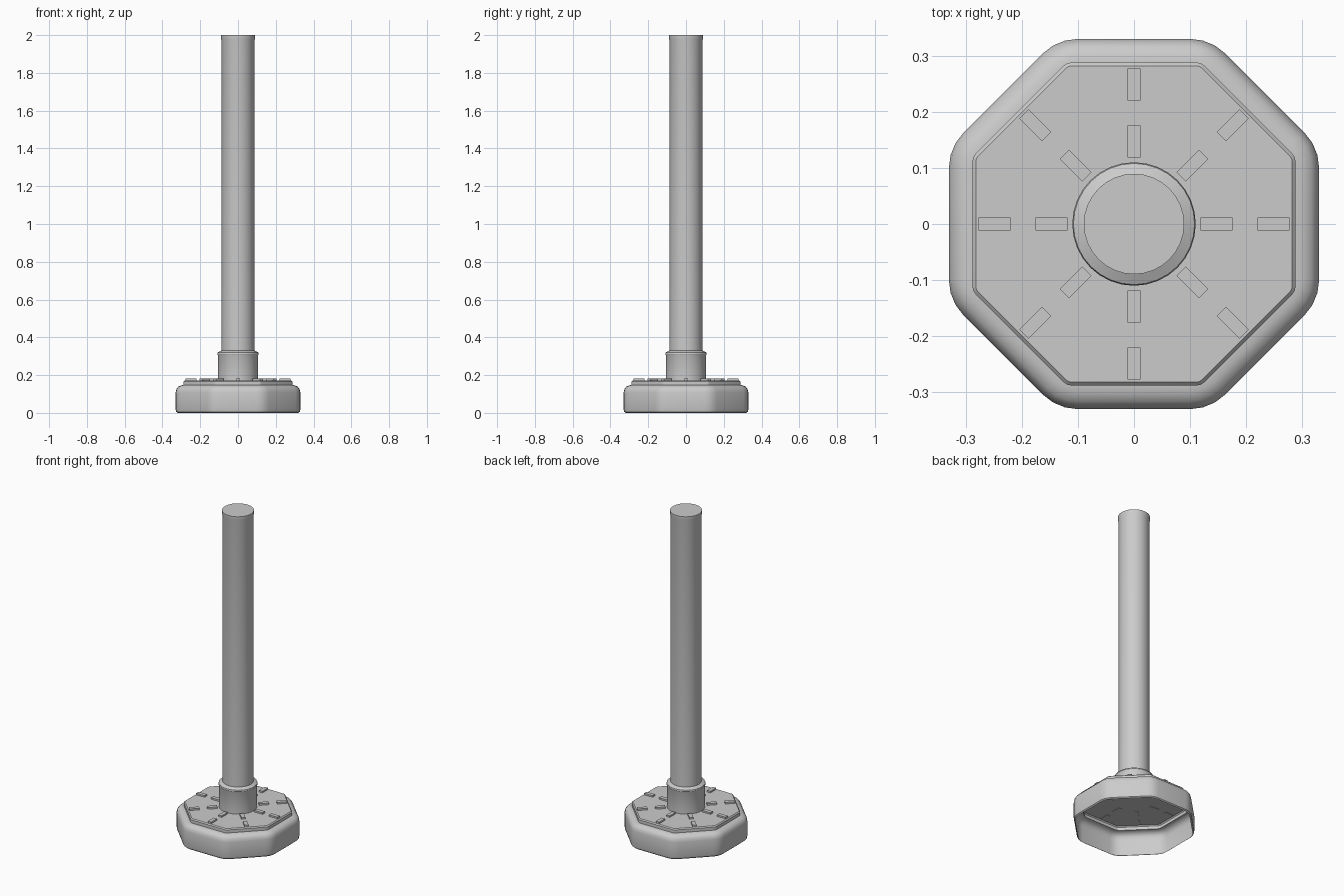
import bpy, bmesh, math
from mathutils import Matrix, Vector

if "Cube" in bpy.data.objects:
    bpy.data.objects.remove(bpy.data.objects["Cube"])


def finish(bm, name, angle=35):
    me = bpy.data.meshes.new(name)
    bm.to_mesh(me)
    bm.free()
    ob = bpy.data.objects.new(name, me)
    bpy.context.collection.objects.link(ob)
    bpy.ops.object.select_all(action='DESELECT')
    ob.select_set(True)
    bpy.context.view_layer.objects.active = ob
    bpy.ops.object.shade_smooth_by_angle(angle=math.radians(angle))
    return ob


def octagon(apothem, radius, segs=3):
    """Regular octagon outline with rounded corners."""
    pts = []
    reach = (apothem - radius) / math.cos(math.pi / 8)
    for k in range(8):
        mid = math.radians(22.5 + 45 * k)
        centre = Vector((math.cos(mid), math.sin(mid))) * reach
        for i in range(segs + 1):
            a = mid + math.radians(-22.5 + 45 * i / segs)
            pts.append(centre + Vector((math.cos(a), math.sin(a))) * radius)
    return pts


def circle(r, sides=32):
    return [Vector((r * math.cos(2 * math.pi * i / sides),
                    r * math.sin(2 * math.pi * i / sides))) for i in range(sides)]


def loft(name, rings, cap_top=True):
    """Skin a stack of (outline, z) rings, open at the bottom."""
    bm = bmesh.new()
    loops = [[bm.verts.new((p.x, p.y, z)) for p in pts] for pts, z in rings]
    for a, b in zip(loops, loops[1:]):
        n = len(a)
        for i in range(n):
            bm.faces.new((a[i], a[(i + 1) % n], b[(i + 1) % n], b[i]))
    if cap_top:
        bm.faces.new(loops[-1])
    return finish(bm, name)


# Hollow octagonal foot with rounded shoulders
foot = [(0.320, 0.0), (0.327, 0.006), (0.330, 0.018), (0.330, 0.108),
        (0.326, 0.126), (0.316, 0.139), (0.300, 0.146), (0.288, 0.147)]
loft("base_shell", [(octagon(a, 0.09 + a - 0.33), z) for a, z in foot], False)

# Raised plate on the foot
plate = [(0.288, 0.147), (0.288, 0.166), (0.282, 0.172)]
loft("top_plate", [(octagon(a, 0.02 + a - 0.288, 2), z) for a, z in plate])

# Collar and pole
collar = [(0.107, 0.172), (0.107, 0.305), (0.110, 0.312), (0.108, 0.320), (0.087, 0.330)]
loft("collar", [(circle(r), z) for r, z in collar], False)
pole = [(0.087, 0.325), (0.087, 1.97), (0.0895, 1.98), (0.0895, 2.0)]
loft("pole", [(circle(r), z) for r, z in pole])

# Two rings of radial grip bars
bm = bmesh.new()
for k in range(8):
    for r in (0.147, 0.249):
        m = (Matrix.Rotation(math.radians(45 * k), 4, 'Z')
             @ Matrix.Translation((r, 0, 0.176))
             @ Matrix.Diagonal((0.057, 0.023, 0.012, 1)))
        bmesh.ops.create_cube(bm, size=1, matrix=m)
finish(bm, "grip_bars", 30)
